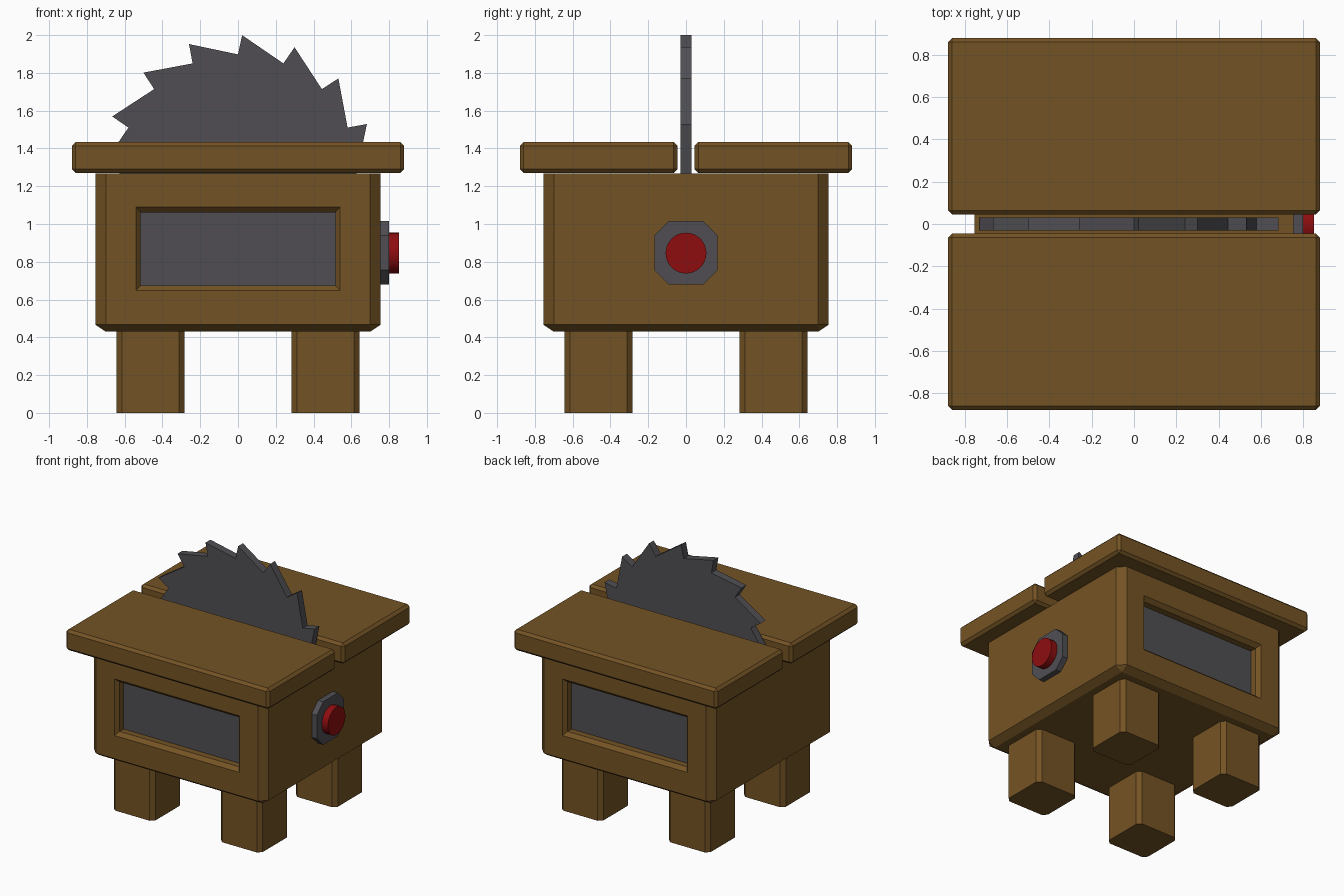
import bpy, bmesh, math
from mathutils import Matrix, Vector

if "Cube" in bpy.data.objects:
    bpy.data.objects.remove(bpy.data.objects["Cube"])


def material(name, rgb):
    m = bpy.data.materials.new(name)
    m.diffuse_color = (*rgb, 1)
    m.use_nodes = True
    m.node_tree.nodes["Principled BSDF"].inputs["Base Color"].default_value = m.diffuse_color
    return m


WOOD = material("brown wood", (0.175, 0.087, 0.018))
METAL = material("dark grey metal", (0.079, 0.076, 0.086))
RED = material("red", (0.27, 0.004, 0.005))


def finish(bm, name, *mats):
    bmesh.ops.recalc_face_normals(bm, faces=bm.faces)
    me = bpy.data.meshes.new(name)
    bm.to_mesh(me)
    bm.free()
    for m in mats:
        me.materials.append(m)
    ob = bpy.data.objects.new(name, me)
    bpy.context.collection.objects.link(ob)
    return ob


def box(lo, hi, bevel, pick=lambda e: True):
    """Box between two corners, chamfering the edges that pick() accepts."""
    lo, hi = Vector(lo), Vector(hi)
    bm = bmesh.new()
    bmesh.ops.create_cube(bm, size=1)
    for v in bm.verts:
        v.co = [(lo[i] + hi[i]) / 2 + v.co[i] * (hi[i] - lo[i]) for i in range(3)]
    bmesh.ops.bevel(bm, geom=[e for e in bm.edges if pick(e)], offset=bevel,
                    segments=1, affect='EDGES')
    return bm


def upright(e):
    return abs(e.verts[0].co.z - e.verts[1].co.z) > 0.01


def extruded(points, depth):
    """Prism from 3D outline points, pushed along depth."""
    bm = bmesh.new()
    f = bm.faces.new([bm.verts.new(p) for p in points])
    r = bmesh.ops.extrude_face_region(bm, geom=[f], use_keep_orig=True)
    bmesh.ops.translate(bm, vec=depth,
                        verts=[v for v in r["geom"] if isinstance(v, bmesh.types.BMVert)])
    return bm


# Body: chamfered on uprights and bottom, open edge under the table
B = 0.755
bm = box((-B, -B, 0.43), (B, B, 1.268), 0.055,
         lambda e: min(v.co.z for v in e.verts) < 1)
for v in bm.verts:
    if 0.44 < v.co.z < 0.6:
        v.co.z = 0.467

# Recessed windows on the front and back
for s in (-1, 1):
    bm.faces.ensure_lookup_table()
    face = max(bm.faces, key=lambda f: s * f.normal.y * f.calc_area())
    for hx, z0, z1, y in ((0.54, 0.648, 1.09, B), (0.515, 0.675, 1.062, B - 0.03),
                          (0.515, 0.675, 1.062, B - 0.08)):
        bmesh.ops.inset_individual(bm, faces=[face], thickness=0.02)
        c = face.calc_center_median()
        for v in face.verts:
            v.co = (math.copysign(hx, v.co.x), s * y, z1 if v.co.z > c.z else z0)
    face.material_index = 1
finish(bm, "body", WOOD, METAL)

# Legs
for sx in (-1, 1):
    for sy in (-1, 1):
        x, y, h = 0.463 * sx, 0.463 * sy, 0.18
        finish(box((x - h, y - h, 0), (x + h, y + h, 0.45), 0.03, upright),
               ("front" if sy < 0 else "back") + "_leg", WOOD)

# Two table halves with a slot between them
finish(box((-0.88, -0.88, 1.27), (0.88, -0.045, 1.433), 0.02), "front_table_half", WOOD)
finish(box((-0.88, 0.045, 1.27), (0.88, 0.88, 1.433), 0.02), "back_table_half", WOOD)

# Saw blade: upper half of a 16-tooth disc
pts = [(-0.628, -0.03, 1.2)]
for k in range(-4, 5):
    for r, turn in ((0.628, 0), (0.73, 1.7)):
        if k == 4 and turn:
            continue
        a = math.radians(22.5 * k + turn)
        pts.append((r * math.sin(a), -0.03, 1.27 + r * math.cos(a)))
pts.append((0.628, -0.03, 1.2))
finish(extruded(pts, (0, 0.06, 0)), "saw_blade", METAL)

# Eight-sided button plate on the right side
a, b = 0.168, 0.092
outline = [(a, b), (b, a), (-b, a), (-a, b), (-a, -b), (-b, -a), (b, -a), (a, -b)]
finish(extruded([(0.75, y, 0.848 + z) for y, z in outline], (0.05, 0, 0)),
       "button_plate", METAL)

# Red button
bm = bmesh.new()
bmesh.ops.create_cone(bm, cap_ends=True, segments=32, radius1=0.108, radius2=0.108, depth=0.07,
                      matrix=Matrix.Translation((0.817, 0, 0.846)) @ Matrix.Rotation(math.pi / 2, 4, 'Y'))
for f in bm.faces:
    f.smooth = len(f.verts) == 4
for e in bm.edges:
    e.smooth = all(len(f.verts) == 4 for f in e.link_faces)
finish(bm, "red_button", RED)
